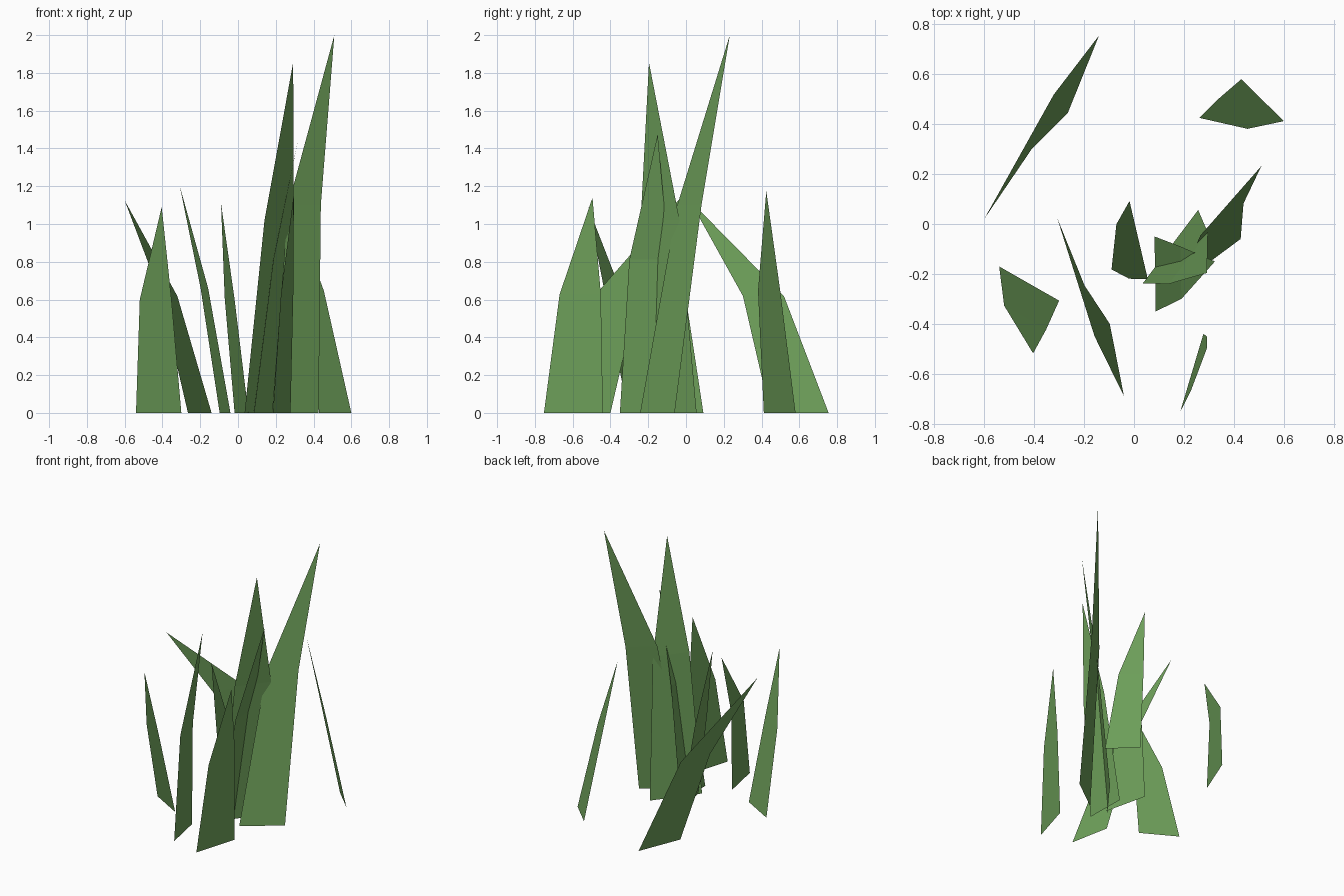
import bpy
from mathutils import Vector

MID_HEIGHT = 0.55   # bend position as a share of blade height
MID_WIDTH = 0.70    # blade width at the bend relative to the base

green = bpy.data.materials.new("grass_green")
green.diffuse_color = (0.156, 0.352, 0.102, 1.0)

# base corner, base corner, centre at the bend, tip
BLADES = [
    ((-0.14, 0.755), (-0.265, 0.445), (-0.365, 0.41), (-0.60, 0.02, 1.125)),
    ((0.43, 0.58), (0.60, 0.412), (0.395, 0.44), (0.262, 0.425, 1.175)),
    ((-0.54, -0.17), (-0.30, -0.307), (-0.436, -0.375), (-0.404, -0.518, 1.09)),
    ((-0.097, -0.40), (-0.04, -0.69), (-0.178, -0.348), (-0.308, 0.025, 1.20)),
    ((0.185, -0.752), (0.278, -0.44), (0.26, -0.56), (0.293, -0.495, 1.14)),
    ((-0.018, 0.092), (0.055, -0.22), (-0.045, -0.11), (-0.09, -0.182, 1.11)),
    ((0.18, -0.243), (0.427, -0.06), (0.352, 0.018), (0.51, 0.232, 2.0)),
    ((0.035, -0.238), (0.257, 0.056), (0.218, -0.137), (0.292, -0.196, 1.855)),
    ((0.087, -0.35), (0.082, -0.05), (0.188, -0.195), (0.324, -0.15, 1.475)),
]


def make_blade(name, a, b, mid, tip):
    """Bent sheet: tapering quad below, pointed triangle above."""
    a, b, tip = Vector((*a, 0)), Vector((*b, 0)), Vector(tip)
    centre = Vector((*mid, tip.z * MID_HEIGHT))
    half = (b - a) * MID_WIDTH / 2
    verts = [a, b, centre + half, centre - half, tip]
    mesh = bpy.data.meshes.new(name)
    mesh.from_pydata(verts, [], [(0, 1, 2, 3), (3, 2, 4)])
    mesh.materials.append(green)
    bpy.context.collection.objects.link(bpy.data.objects.new(name, mesh))


for i, blade in enumerate(BLADES, 1):
    make_blade(f"grass_blade_{i}", *blade)
